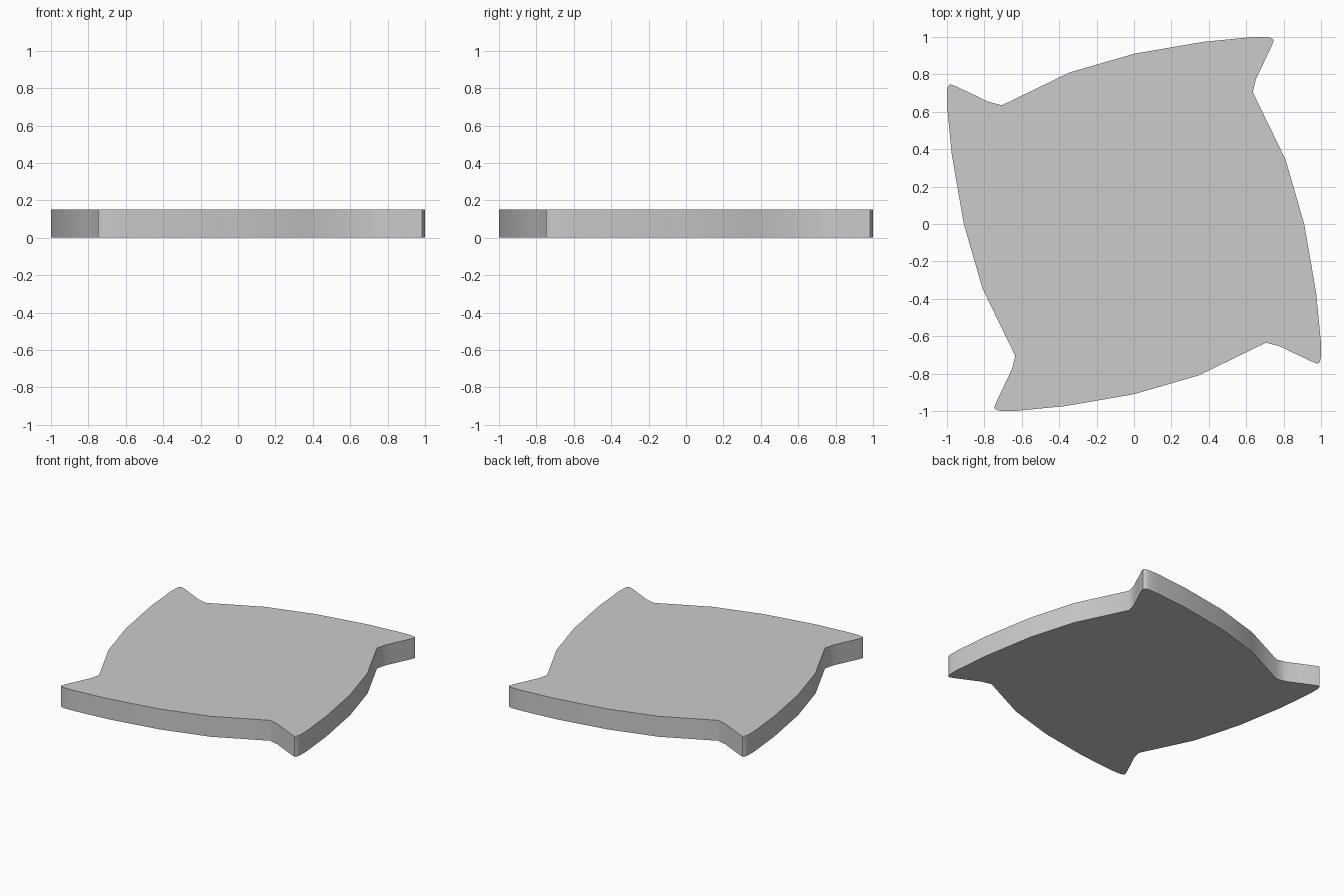
import bpy, bmesh, math
from mathutils import Matrix

if "Cube" in bpy.data.objects:
    bpy.data.objects.remove(bpy.data.objects["Cube"])

HEIGHT = 0.15

# One quarter of the outline: notch, bowed side, hooked corner
quarter = [(0.635, 0.705), (0.81, 0.345), (0.91, 0.0), (0.974, -0.37),
           (1.0, -0.64), (1.0, -0.71), (0.995, -0.735), (0.984, -0.748),
           (0.95, -0.735), (0.865, -0.695), (0.775, -0.652)]

# Four turns of the quarter make the closed outline
outline = []
for i in range(4):
    x_to_turn = Matrix.Rotation(-math.pi / 2 * i, 2)
    for x, y in quarter:
        c, s = math.cos(-math.pi / 2 * i), math.sin(-math.pi / 2 * i)
        outline.append((c * x - s * y, s * x + c * y))

# Extrude the outline into a flat plate
bm = bmesh.new()
base = bm.faces.new([bm.verts.new((x, y, 0)) for x, y in outline])
top = bmesh.ops.extrude_face_region(bm, geom=[base], use_keep_orig=True)
bmesh.ops.translate(bm, vec=(0, 0, HEIGHT),
                    verts=[g for g in top["geom"] if isinstance(g, bmesh.types.BMVert)])
bmesh.ops.recalc_face_normals(bm, faces=bm.faces)
mesh = bpy.data.meshes.new("curved_plate")
bm.to_mesh(mesh)
bm.free()
plate = bpy.data.objects.new("curved_plate", mesh)
bpy.context.collection.objects.link(plate)

# Smooth rim with crisp top and bottom edges
bpy.context.view_layer.objects.active = plate
plate.select_set(True)
bpy.ops.object.shade_smooth_by_angle(angle=math.radians(50))
